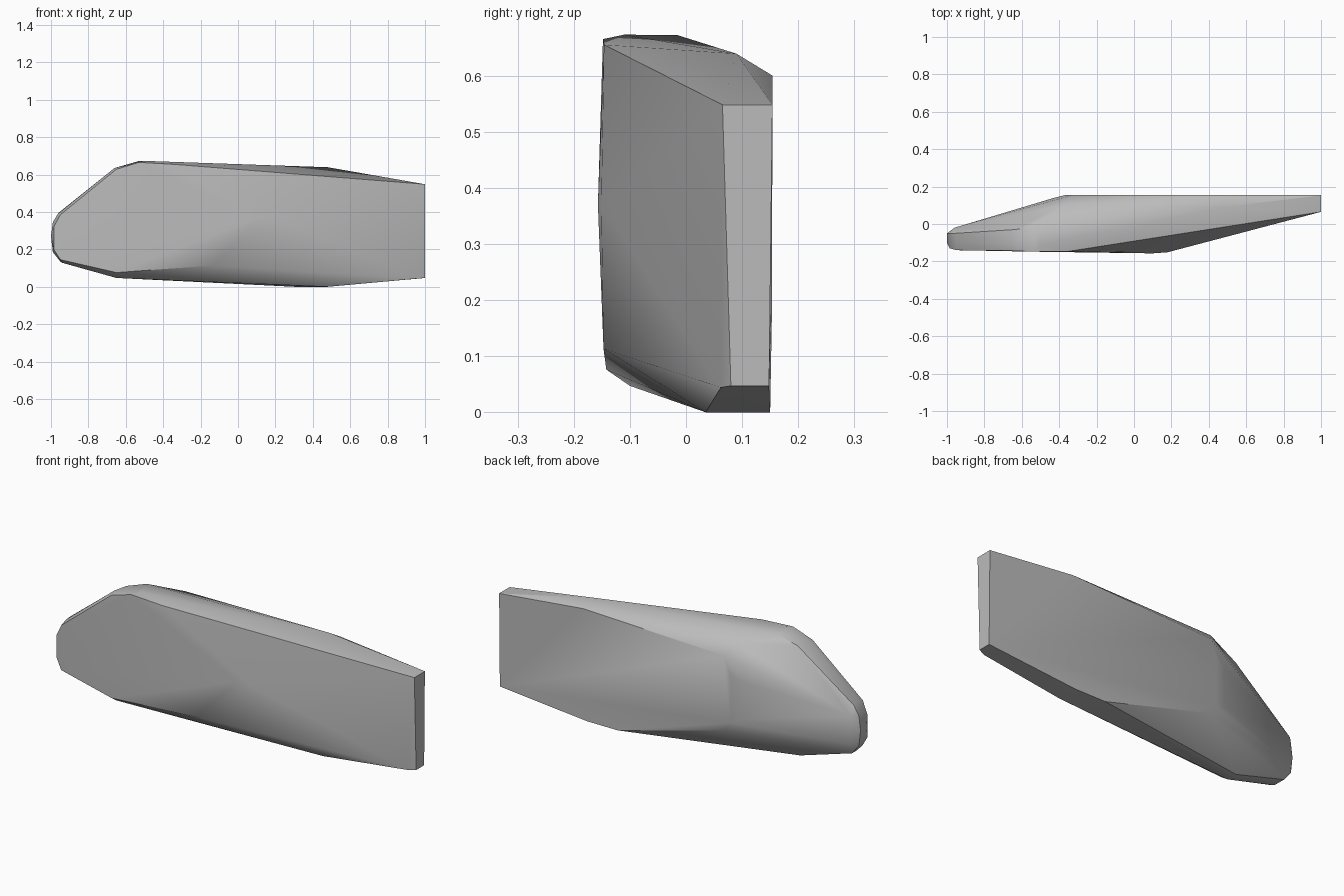
import bpy, bmesh, math

cube = bpy.data.objects.get("Cube")
if cube:
    bpy.data.objects.remove(cube, do_unlink=True)


def make_material(name, colour):
    mat = bpy.data.materials.new(name)
    mat.use_nodes = True
    mat.diffuse_color = colour
    mat.node_tree.nodes["Principled BSDF"].inputs["Base Color"].default_value = colour
    return mat


# Corner groups of the faceted stone, wrapped in a convex hull
square_end = [(1, .065, .548), (1, .154, .548), (1, .148, .047), (1, .08, .047), (.96, .062, .044)]
front_face = [(.1, -.157, .37), (.18, -.151, .37), (-.53, -.148, .665), (-.35, -.146, .655),
              (-.65, -.143, .628), (-.65, -.142, .076), (-.14, -.147, .113)]
back_face = [(.5, .154, .6), (-.33, .154, .57), (-.37, .154, .48), (-.37, .153, .22),
             (-.33, .153, .17), (.3, .15, 0), (.48, .15, 0), (-.43, .139, .45), (-.43, .139, .25)]
top = [(.48, .09, .639), (-.53, -.015, .672), (-.5, -.11, .673), (-.64, -.03, .637),
       (-.38, .1, .628), (-.66, -.1, .635)]
underside = [(.48, .035, 0), (.3, .05, .005), (-.65, -.1, .047), (-.65, -.04, .047)]
nose = [(-.95, -.14, .385), (-.95, -.14, .145), (-.985, -.13, .32), (-.985, -.13, .2),
        (-1, -.1, .27), (-1, -.05, .27), (-.99, -.05, .345), (-.99, -.05, .185),
        (-.96, -.05, .395), (-.95, -.1, .4), (-.95, -.05, .135), (-.94, -.11, .128),
        (-.96, -.02, .35), (-.96, -.02, .2)]

bm = bmesh.new()
for group in (square_end, front_face, back_face, top, underside, nose):
    for co in group:
        bm.verts.new(co)
hull = bmesh.ops.convex_hull(bm, input=bm.verts)
loose = {v for v in hull["geom_interior"] + hull["geom_unused"] if isinstance(v, bmesh.types.BMVert)}
bmesh.ops.delete(bm, geom=list(loose), context='VERTS')
bmesh.ops.dissolve_limit(bm, angle_limit=math.radians(1), verts=bm.verts, edges=bm.edges)
bmesh.ops.recalc_face_normals(bm, faces=bm.faces)

mesh = bpy.data.meshes.new("stone_shard")
bm.to_mesh(mesh)
bm.free()
stone = bpy.data.objects.new("stone_shard", mesh)
bpy.context.collection.objects.link(stone)
mesh.materials.append(make_material("stone_grey", (.5, .5, .5, 1)))

# Soft facets with crisp main edges
bpy.context.view_layer.objects.active = stone
stone.select_set(True)
bpy.ops.object.shade_smooth_by_angle(angle=math.radians(30))
